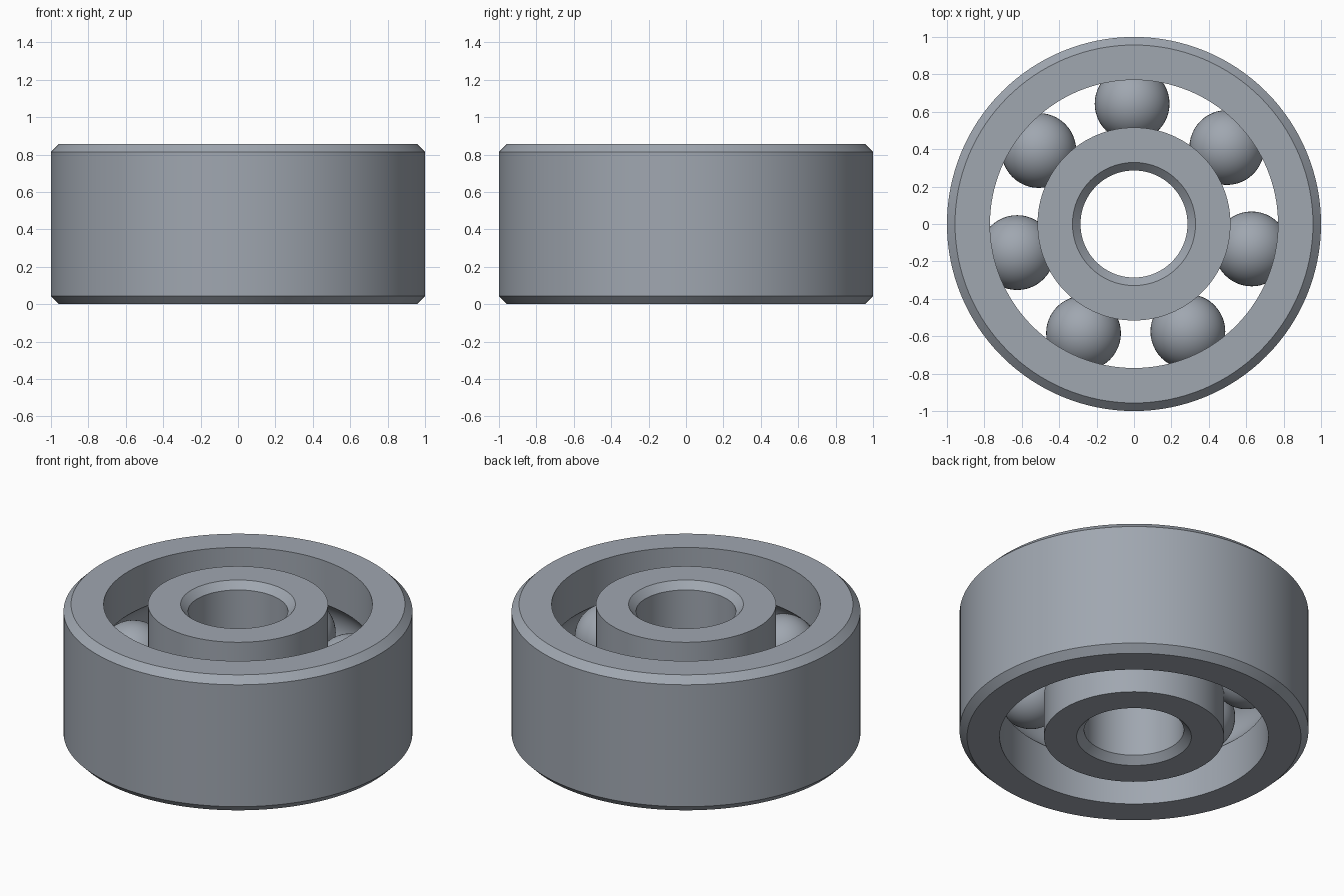
import bpy
import bmesh
from math import sin, cos, pi, radians, acos

cube = bpy.data.objects.get("Cube")
if cube:
    bpy.data.objects.remove(cube, do_unlink=True)

HEIGHT = 0.857
MID = HEIGHT / 2
CHAMFER = 0.043
PITCH = 0.643      # radius of the circle of balls
BALL = 0.2
BALLS = 7
SEGMENTS = 128

steel = bpy.data.materials.new("brushed steel")
steel.use_nodes = True
color = (0.35, 0.385, 0.435, 1)
steel.diffuse_color = color
steel.node_tree.nodes["Principled BSDF"].inputs["Base Color"].default_value = color


def finish(bm, name):
    """Turn a bmesh into a smooth steel object with sharp edges kept."""
    mesh = bpy.data.meshes.new(name)
    bm.to_mesh(mesh)
    bm.free()
    mesh.materials.append(steel)
    obj = bpy.data.objects.new(name, mesh)
    bpy.context.collection.objects.link(obj)
    bpy.ops.object.select_all(action='DESELECT')
    obj.select_set(True)
    bpy.context.view_layer.objects.active = obj
    bpy.ops.object.shade_smooth_by_angle(angle=radians(30))
    return obj


def ring(name, plain, grooved):
    """Revolve a ring: chamfered wall at radius plain, ball groove at radius grooved."""
    side = 1 if plain > grooved else -1
    inset = plain - side * CHAMFER
    profile = [(grooved, 0), (inset, 0), (plain, CHAMFER),
               (plain, HEIGHT - CHAMFER), (inset, HEIGHT), (grooved, HEIGHT)]
    # Groove arc hugging the balls
    half = acos(abs(grooved - PITCH) / BALL)
    steps = 14
    for i in range(steps + 1):
        a = half - 2 * half * i / steps
        profile.append((PITCH + side * BALL * cos(a), MID + BALL * sin(a)))
    bm = bmesh.new()
    rows = []
    for s in range(SEGMENTS):
        t = 2 * pi * s / SEGMENTS
        rows.append([bm.verts.new((r * cos(t), r * sin(t), z)) for r, z in profile])
    for s, row in enumerate(rows):
        following = rows[(s + 1) % SEGMENTS]
        for i in range(len(profile)):
            j = (i + 1) % len(profile)
            bm.faces.new((row[i], following[i], following[j], row[j]))
    bmesh.ops.recalc_face_normals(bm, faces=bm.faces)
    return finish(bm, name)


# Outer and inner races
ring("outer_ring", 1.0, 0.77)
ring("inner_ring", 0.286, 0.516)

# Balls spaced evenly between the races
for k in range(BALLS):
    angle = radians(90.9) + 2 * pi * k / BALLS
    bm = bmesh.new()
    bmesh.ops.create_uvsphere(bm, u_segments=48, v_segments=24, radius=BALL)
    ball = finish(bm, f"ball_{k + 1}")
    ball.location = (PITCH * cos(angle), PITCH * sin(angle), MID)
